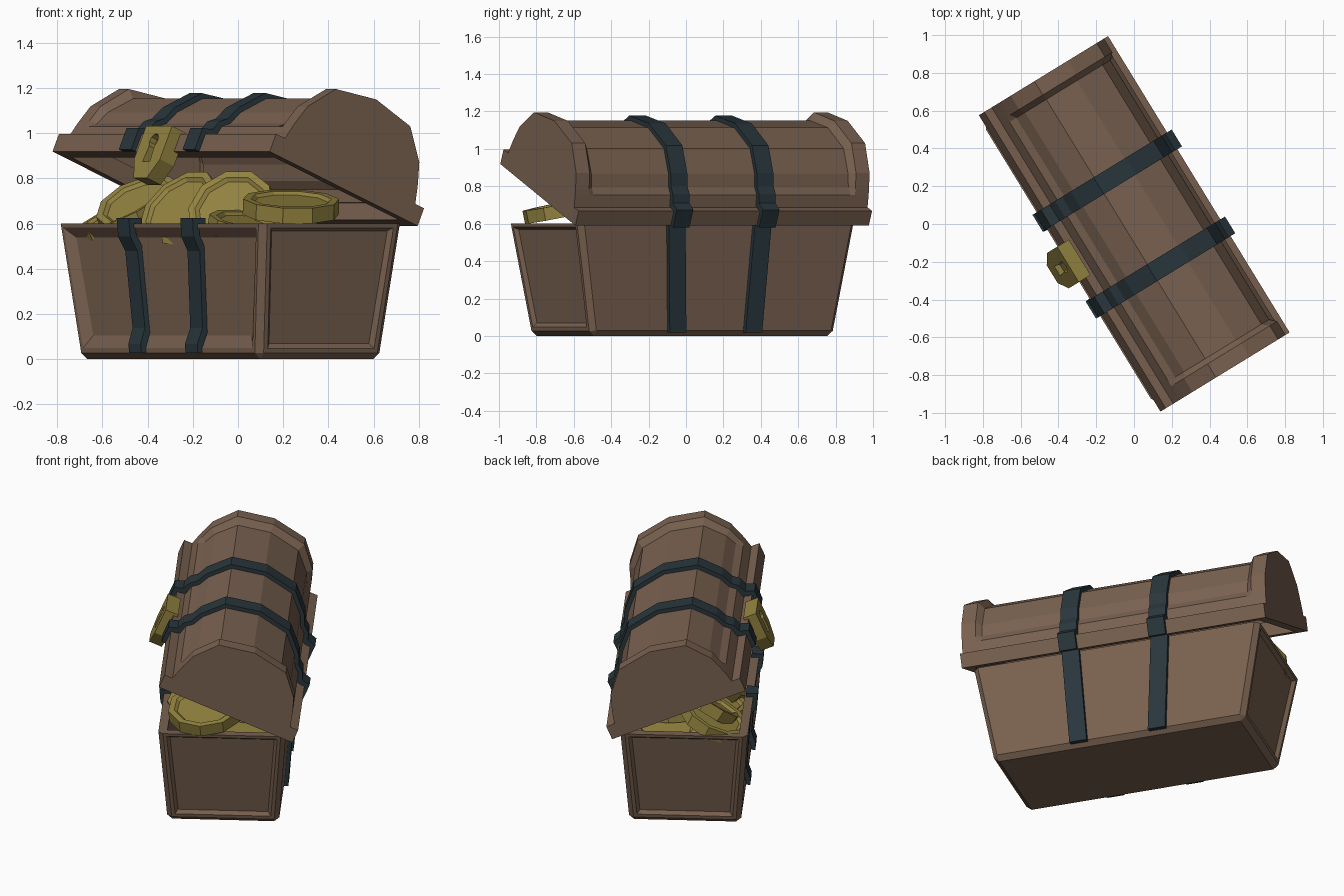
import bpy, bmesh, math
from mathutils import Vector, Matrix

if "Cube" in bpy.data.objects:
    bpy.data.objects.remove(bpy.data.objects["Cube"])

TURN = math.radians(-58.5)     # the chest stands turned on the ground


def material(name, rgb):
    m = bpy.data.materials.new(name)
    m.diffuse_color = (*rgb, 1)
    m.use_nodes = True
    m.node_tree.nodes["Principled BSDF"].inputs["Base Color"].default_value = m.diffuse_color
    return m


WOOD = material("wood", (0.19, 0.12, 0.08))
IRON = material("iron", (0.022, 0.037, 0.045))
GOLD = material("gold", (0.29, 0.225, 0.05))


def finish(bm, name, mat, turn=True):
    bmesh.ops.recalc_face_normals(bm, faces=bm.faces[:])
    me = bpy.data.meshes.new(name)
    bm.to_mesh(me)
    bm.free()
    me.materials.append(mat)
    ob = bpy.data.objects.new(name, me)
    bpy.context.collection.objects.link(ob)
    if turn:
        ob.rotation_euler.z = TURN
    return ob


def loft(bm, sections, cap=True, closed=True):
    rows = [[bm.verts.new(p) for p in s] for s in sections]
    n = len(rows[0])
    for a, b in zip(rows, rows[1:]):
        for i in range(n if closed else n - 1):
            j = (i + 1) % n
            bm.faces.new((a[i], a[j], b[j], b[i]))
    if cap:
        bm.faces.new(rows[0])
        bm.faces.new(rows[-1])
    return rows


# lid frame: o = distance towards the front, n = height above the rim underside
TILT = math.radians(23.2)
C, S = math.cos(TILT), math.sin(TILT)


def lid(o, n):
    w = o + 0.418
    return (0.369 - w * C + n * S, 0.59 + w * S + n * C)


def mirrored(half):
    return [(-o, n) for o, n in half] + [(o, n) for o, n in half[-2::-1]]


# body: tapered hollow box with recessed front and end panels
bm = bmesh.new()
low = [(-.759, -.361, 0), (.759, -.361, 0), (.759, .281, 0), (-.759, .281, 0)]
top = [(-.866, -.407, .6), (.866, -.407, .6), (.866, .327, .6), (-.866, .327, .6)]
loft(bm, [low, top])
bmesh.ops.recalc_face_normals(bm, faces=bm.faces[:])
corners = [e for e in bm.edges if min(v.co.z for v in e.verts) < .1]
bm.normal_update()
bmesh.ops.bevel(bm, geom=corners, offset=0.028, segments=1, affect='EDGES')
bm.normal_update()


def facing(d):
    return max(bm.faces, key=lambda f: f.normal.dot(Vector(d)) * f.calc_area() ** .5)


for d, width, depth in (((0, -1, 0), .07, .03), ((1, 0, 0), .025, .02), ((-1, 0, 0), .025, .02)):
    f = facing(d)
    bmesh.ops.inset_region(bm, faces=[f], thickness=.028)
    bmesh.ops.inset_region(bm, faces=[f], thickness=width, depth=-depth)
    bm.normal_update()
f = facing((0, 0, 1))
bmesh.ops.inset_region(bm, faces=[f], thickness=.055)
floor = bmesh.ops.extrude_face_region(bm, geom=[f])
bmesh.ops.delete(bm, geom=[f], context='FACES_ONLY')
for v in floor["geom"]:
    if isinstance(v, bmesh.types.BMVert):
        v.co = Vector((v.co.x * .89, (v.co.y + .04) * .89 - .04, .08))
finish(bm, "chest_body", WOOD)

# lid rim: tilted rectangular frame
bm = bmesh.new()


def rim_loop(u, o, n):
    return [(a * u, *lid(b * o, n)) for a, b in ((-1, -1), (1, -1), (1, 1), (-1, 1))]


loops = [rim_loop(.92, .418, 0), rim_loop(.92, .418, .085),
         rim_loop(.86, .35, .085), rim_loop(.86, .35, 0)]
loft(bm, loops + [loops[0]], cap=False)
bmesh.ops.remove_doubles(bm, verts=bm.verts[:], dist=1e-5)
finish(bm, "lid_rim", WOOD)

# lid dome: faceted arch, raised at both ends, sunk in the middle
raised = mirrored([(.368, .085), (.352, .15), (.343, .18), (.315, .262), (.21, .39), (0, .43)])
sunk = mirrored([(.368, .085), (.352, .15), (.318, .178), (.287, .245), (.19, .352), (0, .39)])
bm = bmesh.new()
loft(bm, [[(u, *lid(*p)) for p in prof] for u, prof in
          ((-.92, raised), (-.835, raised), (-.805, sunk), (.805, sunk), (.835, raised), (.92, raised))],
     closed=False)
dome = finish(bm, "lid_dome", WOOD)
mod = dome.modifiers.new("shell", 'SOLIDIFY')
mod.thickness = .03
mod.offset = -1


# iron straps: thick ribbons following the wood profile
def strap(name, path, centre, half=.052, thick=.024):
    pts = [Vector(p) for p in path]
    outer = []
    for i, p in enumerate(pts):
        near = [(pts[k + 1] - pts[k]).normalized() for k in (i - 1, i) if 0 <= k < len(pts) - 1]
        norms = [Vector((t.y, -t.x)) for t in near]
        m = sum(norms, Vector((0, 0))).normalized()
        outer.append(p + m * thick / max(m.dot(norms[0]), .6))
    bm = bmesh.new()
    loft(bm, [[(centre(p.y) - half, *(p - (q - p) * .3)), (centre(p.y) - half, *q),
               (centre(p.y) + half, *q), (centre(p.y) + half, *(p - (q - p) * .3))]
              for p, q in zip(pts, outer)])
    finish(bm, name, IRON)


def front(z, sink=0):
    return (-.361 - .0767 * z + sink, z)


front_path = [(-.365, .6), front(.6), front(.55), front(.485, .03), front(.135, .03),
              front(.065), front(.03)]
back_path = [(.283, .02), (.327, .6)]
lid_path = [lid(*p) for p in mirrored(
    [(.418, 0), (.418, .085), (.372, .1), (.352, .15), (.318, .178), (.287, .245), (.19, .352), (0, .39)])]
for side, s in (("left", -1), ("right", 1)):
    body_u = lambda z, s=s: s * .27 * (.876 + .207 * z)
    strap(side + "_front_strap", front_path, body_u)
    strap(side + "_back_strap", back_path, body_u)
    strap(side + "_lid_strap", lid_path, lambda z, s=s: s * .27)


# lock hanging from the lid front, with a keyhole
def lid_prism(name, outline, o0, o1, mat):
    bm = bmesh.new()
    loft(bm, [[(u, *lid(o, n)) for u, n in outline] for o in (o0, o1)])
    return finish(bm, name, mat)


lock = lid_prism("lock", [(-.11, .1), (.11, .1), (.11, -.06), (.055, -.15), (-.055, -.15), (-.11, -.06)],
                 .393, .472, GOLD)
arc = [(.034 * math.cos(math.radians(a)), .03 + .034 * math.sin(math.radians(a)))
       for a in range(-50, 231, 40)]
cutter = lid_prism("keyhole_cutter", arc + [(-.03, -.07), (.03, -.07)], .44, .5, GOLD)
cutter.hide_render = True
cutter.hide_viewport = True
mod = lock.modifiers.new("keyhole", 'BOOLEAN')
mod.operation = 'DIFFERENCE'
mod.object = cutter


# coins: ten-sided discs with a raised edge
def coin(i, u, v, z, normal, r=.2, h=.07):
    bm = bmesh.new()

    def ring(rad, height):
        return [(rad * math.cos(k * math.tau / 10), rad * math.sin(k * math.tau / 10), height)
                for k in range(10)]
    loft(bm, [ring(r * .76, -h * .3), ring(r * .84, -h / 2), ring(r, -h / 2), ring(r, h / 2),
              ring(r * .84, h / 2), ring(r * .76, h * .3)])
    ob = finish(bm, f"coin_{i}", GOLD, turn=False)
    place = Matrix.Rotation(TURN, 4, 'Z') @ Vector((u, v, z))
    ob.matrix_world = Matrix.Translation(place) @ Vector(normal).to_track_quat('Z', 'Y').to_matrix().to_4x4()


coins = [(.685, -.145, .675, (.03, -.2, 1), .215), (-.15, -.2, .66, (-.5, -.5, .6)),
         (-.56, -.16, .67, (-.3, -.45, .75)), (-.66, -.2, .62, (-.35, -.15, .8)),
         (.2, -.15, .65, (-.3, -.75, .5)), (-.4, .05, .56, (.1, -.1, 1)),
         (0, .08, .56, (-.1, .1, 1)), (.38, .06, .56, (.1, .1, 1)),
         (.42, -.18, .58, (.15, -.2, 1)), (-.6, .08, .52, (-.1, .1, 1)), (.62, .08, .52, (.1, 0, 1)),
         (-.35, -.18, .54, (0, -.1, 1)), (.02, -.18, .53, (.1, 0, 1))]
for i, c in enumerate(coins):
    coin(i + 1, *c)
